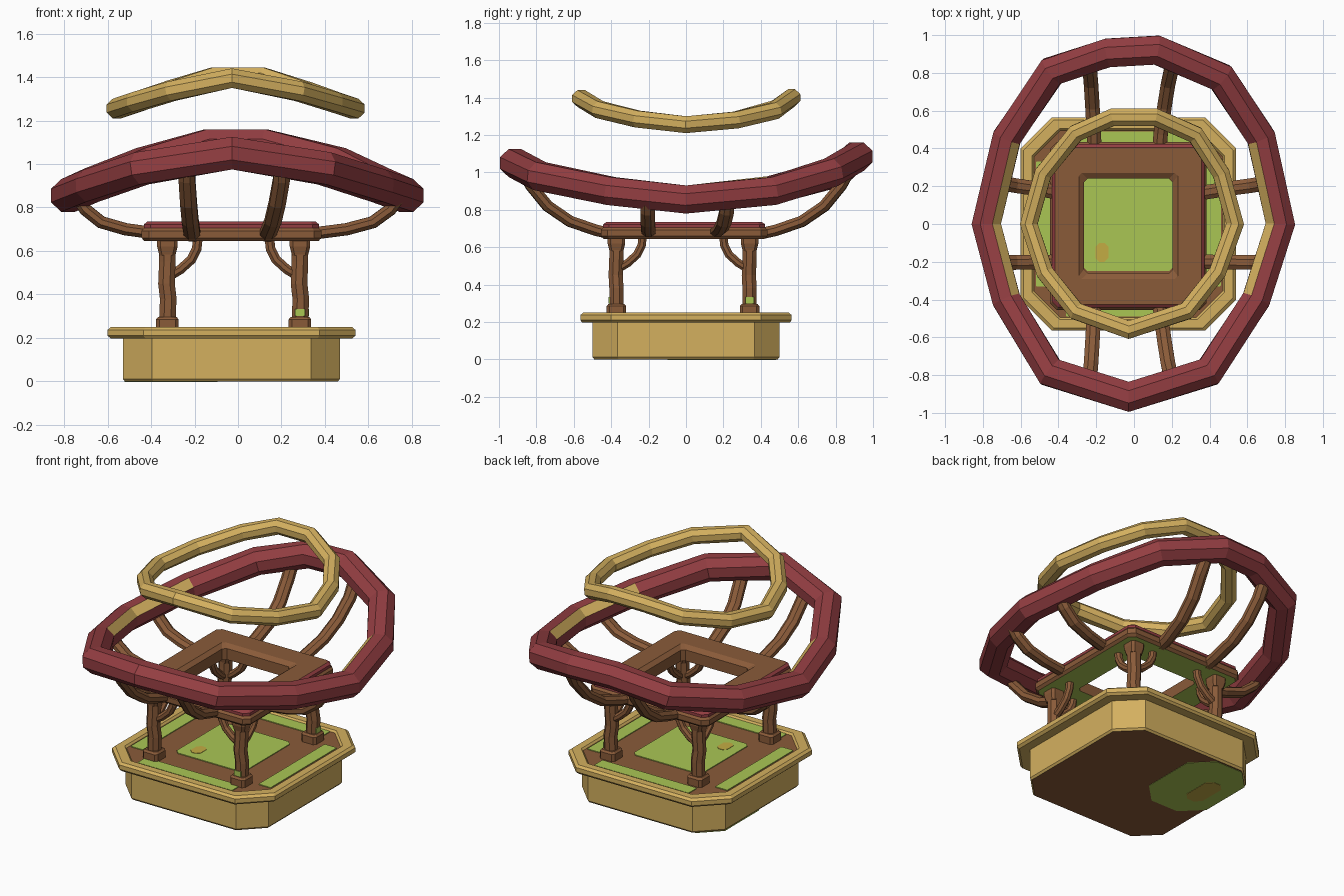
import bpy, bmesh, math
from mathutils import Vector

if "Cube" in bpy.data.objects:
    bpy.data.objects.remove(bpy.data.objects["Cube"])

def srgb(r, g, b):
    f = lambda c: (c / 255 / 12.92) if c < 10 else ((c / 255 + 0.055) / 1.055) ** 2.4
    return (f(r), f(g), f(b), 1)

MATS = {}
for mat_name, rgb in {"gold": (212, 176, 95), "red": (148, 62, 66), "brown": (138, 91, 57),
                      "green": (170, 198, 84), "ochre": (196, 172, 68)}.items():
    m = bpy.data.materials.new(mat_name)
    m.diffuse_color = srgb(*rgb)
    m.use_nodes = True
    m.node_tree.nodes["Principled BSDF"].inputs["Base Color"].default_value = m.diffuse_color
    MATS[mat_name] = m

def finish(name, bm, mats):
    bmesh.ops.recalc_face_normals(bm, faces=bm.faces)
    me = bpy.data.meshes.new(name)
    bm.to_mesh(me)
    bm.free()
    for k in mats:
        me.materials.append(MATS[k])
    ob = bpy.data.objects.new(name, me)
    bpy.context.collection.objects.link(ob)
    return ob

def tube(name, pts, side_r, up_r, mats, ref=(0, 0, 1), closed=False, rule=None):
    """Octagonal beam swept along a path; ref fixes the roll."""
    bm = bmesh.new()
    pts = [Vector(p) for p in pts]
    ref, n = Vector(ref), len(pts)
    rings = []
    for i, p in enumerate(pts):
        a = pts[i - 1] if closed or i > 0 else None
        b = pts[(i + 1) % n] if closed or i < n - 1 else None
        d0 = (p - a).normalized() if a is not None else (b - p).normalized()
        d1 = (b - p).normalized() if b is not None else d0
        t = (d0 + d1).normalized()
        miter = 1 / max(0.5, t.dot(d0))
        s = t.cross(ref).normalized()
        u = s.cross(t)
        ring = []
        for k in range(8):
            ang = math.radians(22.5 + 45 * k)
            q = 1 / math.cos(math.radians(22.5))
            ring.append(bm.verts.new(p + s * math.cos(ang) * q * side_r * miter
                                     + u * math.sin(ang) * q * up_r))
        rings.append(ring)
    for i in range(n if closed else n - 1):
        r0, r1 = rings[i], rings[(i + 1) % n]
        for k in range(8):
            f = bm.faces.new((r0[k], r0[(k + 1) % 8], r1[(k + 1) % 8], r1[k]))
            if rule:
                f.material_index = rule(k, f.calc_center_median())
    if not closed:
        bm.faces.new(rings[0])
        bm.faces.new(rings[-1])
    return finish(name, bm, mats)

def loft(name, center, rings, mats, bands=None, torus=False, caps=(0, 0)):
    """Stack of chamfered rectangles (half x, half y, chamfer, z)."""
    bm = bmesh.new()
    cx, cy = center
    loops = []
    for hx, hy, c, z in rings:
        co = [(hx, -hy + c), (hx, hy - c), (hx - c, hy), (-hx + c, hy),
              (-hx, hy - c), (-hx, -hy + c), (-hx + c, -hy), (hx - c, -hy)]
        loops.append([bm.verts.new((cx + x, cy + y, z)) for x, y in co])
    n = len(loops)
    for i in range(n if torus else n - 1):
        a, b = loops[i], loops[(i + 1) % n]
        for k in range(8):
            f = bm.faces.new((a[k], a[(k + 1) % 8], b[(k + 1) % 8], b[k]))
            f.material_index = bands[i] if bands else 0
    if not torus:
        bm.faces.new(loops[0]).material_index = caps[0]
        bm.faces.new(loops[-1]).material_index = caps[1]
    return finish(name, bm, mats)

def plate(name, x0, x1, y0, y1, z0, z1, mat):
    hx, hy = (x1 - x0) / 2, (y1 - y0) / 2
    c = min(hx, hy) * 0.1
    return loft(name, ((x0 + x1) / 2, (y0 + y1) / 2), [(hx, hy, c, z0), (hx, hy, c, z1)], [mat])

CX, CY = -0.03, -0.01

# Plinth with overhanging rim and sunken brown floor
loft("plinth", (CX, 0), [(.49, .49, .13, 0), (.5, .5, .135, .012), (.5, .5, .135, .197),
     (.555, .555, .16, .197), (.57, .565, .165, .21), (.57, .565, .165, .237),
     (.555, .55, .16, .25), (.51, .505, .145, .25), (.5, .495, .14, .238)],
     ["gold", "brown"], caps=(1, 1))

# Floor and underside colour panels
plate("floor_center", CX - .24, CX + .24, -.25, .24, .236, .243, "green")
for s in (-1, 1):
    a, b = sorted((s * .405, s * .49))
    plate("floor_strip_side", CX + a, CX + b, -.33, .33, .236, .243, "green")
    plate("floor_strip_end", CX - .33, CX + .33, a, b, .236, .243, "green")
def spot(name, x, y, z, rx, ry):
    loft(name, (x, y), [(rx, ry, rx * .6, z), (rx, ry, rx * .6, z + .003)], ["ochre"])
spot("floor_spot", -.17, -.15, .242, .035, .05)
loft("underside_panel", (-.31, .19), [(.215, .29, .12, 0), (.215, .29, .12, -.002)], ["green"])
spot("underside_spot", -.38, .17, -.004, .06, .12)

# Open square frame carried by the posts: brown, red upper sides, green underside
loft("top_frame", (CX, CY), [(.235, .25, .02, .645), (.40, .43, .03, .645), (.414, .445, .035, .66),
     (.414, .445, .035, .692), (.403, .433, .03, .705), (.403, .433, .03, .722),
     (.388, .415, .025, .735), (.262, .28, .015, .735), (.235, .25, .02, .715)],
     ["brown", "red", "green"], bands=[2, 0, 0, 0, 1, 1, 0, 0, 0], torus=True)

# Four posts with foot blocks and curved brackets
for sx, px in ((-1, -.325), (1, .285)):
    for sy, py in ((-1, -.372), (1, .34)):
        loft("post_foot", (px, py), [(.052, .052, .015, .24), (.052, .052, .015, .285),
             (.042, .042, .012, .297)], ["brown"])
        tube("post", [(px, py, .28), (px + .004, py, .38), (px - .004, py - .004, .45),
             (px, py, .55), (px, py, .60)], .038, .038, ["brown"], ref=(0, 1, 0))
        loft("post_head", (px, py), [(.037, .037, .013, .58), (.047, .047, .015, .62),
             (.047, .047, .015, .65)], ["brown"])
        for dx, dy in ((-sx, 0), (0, -sy)):
            tube("bracket", [(px + dx * d, py + dy * d, z) for d, z in
                 ((.01, .485), (.06, .515), (.11, .56), (.135, .61), (.14, .655))],
                 .022, .022, ["brown"], ref=(dy, dx, 0))

# Small green marks on the right posts
plate("post_mark_front", .262, .308, -.414, -.407, .30, .333, "green")
plate("post_mark_side", .32, .327, .317, .363, .30, .333, "green")

# Eight curved rafters
for x0, x1 in ((-.21, -.235), (.135, .20)):
    for s in (-1, 1):
        tube("end_rafter", [(x0 + (x1 - x0) * t, s * y, z) for t, y, z in
             ((0, .40, .672), (.1, .48, .69), (.4, .62, .738), (.7, .74, .82), (1, .83, .93),
              (1, .87, 1.0))], .038, .03, ["brown"])
for s, xo in ((-1, -.03), (1, 0)):
    for y0, y1 in ((-.20, -.205), (.165, .22)):
        tube("side_rafter", [(s * x + xo * (1 - t), y0 + (y1 - y0) * t, z) for t, x, z in
             ((0, .36, .682), (.4, .50, .70), (.7, .62, .732), (.95, .70, .79), (1, .735, .84))],
             .038, .028, ["brown"])

# Thirteen-sided saddle rings: outline points (x, y) with centre heights
def saddle(name, outline, r, mats, rule=None):
    pts = []
    for x, y, z in outline:
        d = math.hypot(x, y)
        pts.append((x * (1 - r / d), y * (1 - r / d), z))
    tube(name, pts, r, r, mats, closed=True, rule=rule)

# Lower red eave ring, gold on the inner upper faces along its sides
saddle("eave_ring", [(.85, 0, .855), (.735, .50, .90), (.50, .84, 1.0), (.13, .995, 1.085),
       (-.15, .98, 1.085), (-.47, .875, 1.0), (-.735, .50, .905), (-.857, 0, .855),
       (-.74, -.44, .90), (-.48, -.85, .98), (-.03, -.99, 1.05), (.43, -.85, .98),
       (.71, -.44, .90)], .075, ["red", "gold"],
       rule=lambda k, c: 1 if k == 2 and abs(c.y) < .35 else 0)

# Floating upper gold ring
saddle("crown_ring", [(.58, 0, 1.255), (.50, .29, 1.28), (.35, .51, 1.33), (.12, .61, 1.40),
       (-.12, .61, 1.40), (-.33, .52, 1.34), (-.52, .29, 1.28), (-.602, 0, 1.255),
       (-.51, -.28, 1.285), (-.33, -.50, 1.335), (-.03, -.605, 1.395), (.30, -.50, 1.335),
       (.48, -.28, 1.285)], .045, ["gold"])
